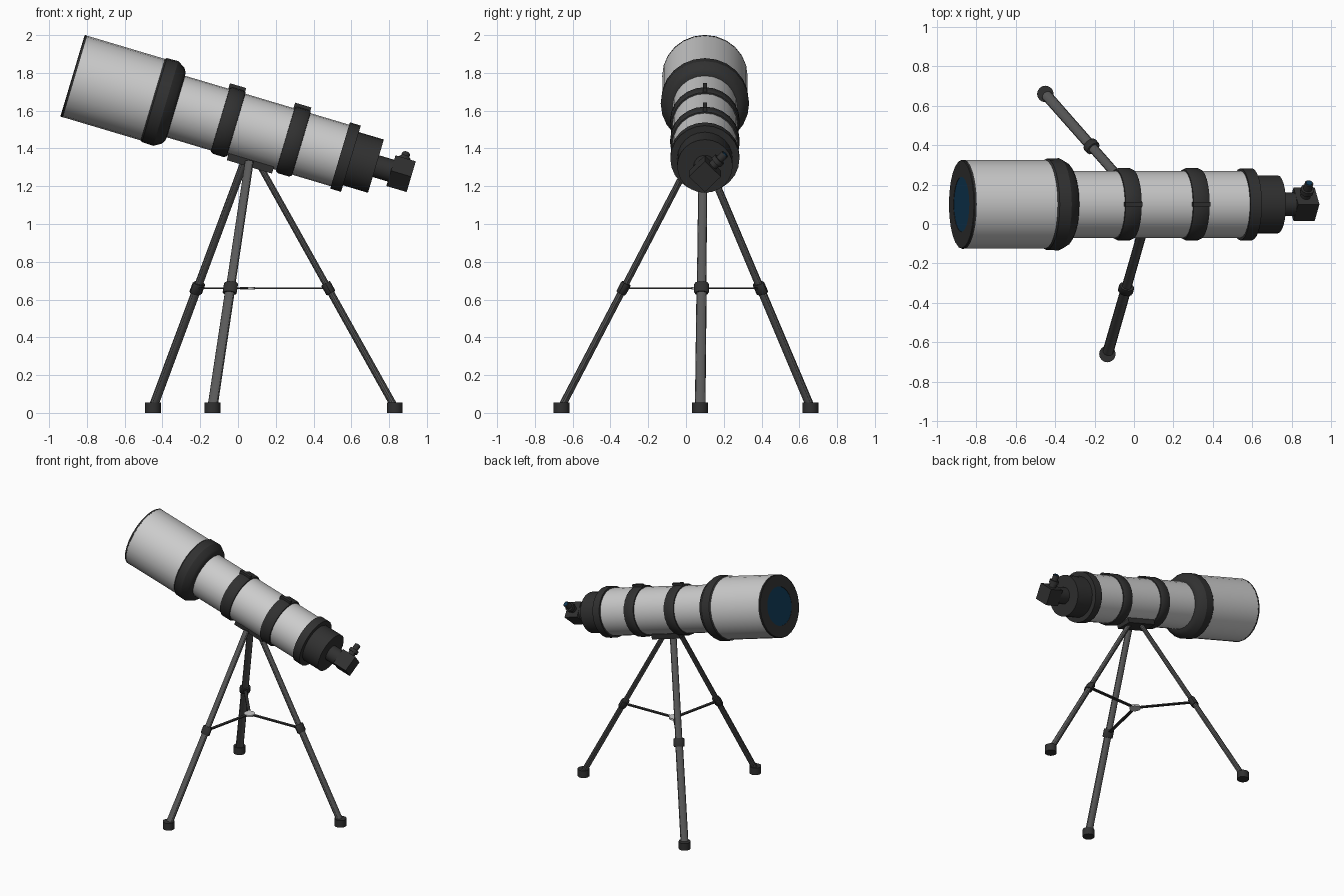
import bpy, bmesh, math
from mathutils import Vector, Matrix

if "Cube" in bpy.data.objects:
    bpy.data.objects.remove(bpy.data.objects["Cube"])


def material(name, c):
    m = bpy.data.materials.new(name)
    m.diffuse_color = (*c, 1)
    m.use_nodes = True
    m.node_tree.nodes["Principled BSDF"].inputs["Base Color"].default_value = m.diffuse_color
    return m


DARK = material("dark_trim", (0.03, 0.03, 0.03))
LEG = material("leg_metal", (0.1, 0.1, 0.1))
BLUE = material("lens_blue", (0.005, 0.04, 0.09))

# Optical axis frame: local z runs along the tube, local x is its upper side
A = math.radians(16.6)
U = Vector((math.cos(A), 0, -math.sin(A)))
N = Vector((math.sin(A), 0, math.cos(A)))


def frame(x, y, z, origin):
    m = Matrix((x, y, z)).transposed().to_4x4()
    m.translation = origin
    return m


AXIS = frame(N, U.cross(N), U, Vector((-0.876, 0.1, 1.785)))


def finish(name, bm, mat, matrix):
    bmesh.ops.transform(bm, matrix=matrix, verts=bm.verts)
    bmesh.ops.recalc_face_normals(bm, faces=bm.faces)
    me = bpy.data.meshes.new(name)
    bm.to_mesh(me)
    bm.free()
    ob = bpy.data.objects.new(name, me)
    bpy.context.collection.objects.link(ob)
    if mat:
        me.materials.append(mat)
    bpy.context.view_layer.objects.active = ob
    ob.select_set(True)
    bpy.ops.object.shade_smooth_by_angle(angle=math.radians(32))
    ob.select_set(False)
    return ob


def lathe(name, profile, mat=None, matrix=AXIS, n=24, closed=False):
    """Spin (position, radius) points about local z; ends are capped unless closed."""
    bm = bmesh.new()
    rings = [[bm.verts.new((r * math.cos(2 * math.pi * i / n),
                            r * math.sin(2 * math.pi * i / n), s)) for i in range(n)]
             for s, r in profile]
    pairs = list(zip(rings, rings[1:]))
    if closed:
        pairs.append((rings[-1], rings[0]))
    for a, b in pairs:
        for i in range(n):
            j = (i + 1) % n
            bm.faces.new((a[i], a[j], b[j], b[i]))
    if not closed:
        bm.faces.new(rings[0])
        bm.faces.new(rings[-1])
    return finish(name, bm, mat, matrix)


def box(name, centre, size, mat, matrix=AXIS, turn=0):
    bm = bmesh.new()
    bmesh.ops.create_cube(bm, size=1)
    m = Matrix.Translation(centre) @ Matrix.Rotation(turn, 4, 'Z') @ Matrix.Diagonal((*size, 1))
    return finish(name, bm, mat, matrix @ m)


# Tube bodies
lathe("dew_shield", [(0.012, 0.225), (0.46, 0.225)])
lathe("main_tube", [(0.46, 0.17), (1.5, 0.17)])

# Front rim and lens
lathe("front_rim", [(0.0, 0.14), (0.0, 0.222), (0.003, 0.226), (0.014, 0.226), (0.014, 0.14)],
      DARK, closed=True)
lathe("objective_lens", [(0.002, 0.141), (0.012, 0.141)], BLUE)

# Flared joint, rear collar, rear cell, focuser tube
lathe("flared_joint", [(0.44, 0.222), (0.452, 0.232), (0.515, 0.234), (0.555, 0.21),
                       (0.568, 0.19), (0.572, 0.165)], DARK)
lathe("rear_collar", [(1.478, 0.165), (1.478, 0.183), (1.538, 0.183), (1.538, 0.14)], DARK)
lathe("rear_cell", [(1.53, 0.147), (1.676, 0.147)], DARK)
lathe("focuser_tube", [(1.67, 0.06), (1.77, 0.06)], DARK)

# Clamp rings with top tabs
for i, s in enumerate((0.86, 1.22)):
    lathe(f"clamp_ring_{i + 1}", [(s - 0.045, 0.165), (s - 0.043, 0.177), (s - 0.03, 0.184),
                                  (s + 0.03, 0.184), (s + 0.043, 0.177), (s + 0.045, 0.165)], DARK)
    box(f"clamp_tab_{i + 1}", (0.185, 0, s - 0.005), (0.03, 0.022, 0.09), DARK)

# Mount plate under the tube
box("mount_plate", (-0.17, 0, 1.035), (0.05, 0.12, 0.25), DARK)

# Diagonal housing, turned 45 degrees, with its eyepiece
box("diagonal_housing", (0, 0, 1.815), (0.12, 0.12, 0.112), DARK, turn=math.pi / 4)
D = (N + Vector((0, 1, 0))).normalized()
EYE = frame(U, D.cross(U), D, AXIS @ Vector((0, 0, 1.81)))
lathe("eyepiece", [(0.05, 0.026), (0.085, 0.026), (0.085, 0.034), (0.11, 0.034), (0.11, 0.022),
                   (0.15, 0.022)], DARK, EYE, 16)
lathe("eyepiece_lens", [(0.148, 0.017), (0.154, 0.015)], BLUE, EYE, 16)

# Tripod: (foot x, y), (top x, y, z)
HUB = Vector((0.05, 0.07, 0.66))
legs = [((-0.45, 0.66), (0.03, 0.115, 1.32)),
        ((-0.135, -0.66), (0.06, 0.02, 1.33)),
        ((0.83, 0.075), (0.115, 0.09, 1.31))]
for i, (foot, top) in enumerate(legs, 1):
    a, b = Vector((*foot, 0.03)), Vector(top)
    d = (b - a).normalized()
    side = Vector((0, 0, 1)).cross(d).normalized()
    # elliptical section: wide sideways, thin towards the centre
    m = frame(side, d.cross(side), d, a) @ Matrix.Diagonal((1, 0.68, 1, 1))
    length = (b - a).length
    k = (0.66 - a.z) / (b.z - a.z)
    mid = k * length
    lathe(f"lower_leg_{i}", [(0, 0.028), (mid, 0.027)], LEG, m, 12)
    lathe(f"upper_leg_{i}", [(mid, 0.025), (length, 0.024)], LEG, m, 12)
    lathe(f"leg_collar_{i}", [(mid - 0.03, 0.036), (mid - 0.025, 0.039), (mid + 0.025, 0.039),
                              (mid + 0.03, 0.036)], DARK, m, 12)
    lathe(f"foot_{i}", [(0, 0.042), (0.055, 0.042)], DARK,
          Matrix.Translation((*foot, 0)), 16)
    # spreader arm from leg to centre disc
    p = a.lerp(b, k)
    v = p - HUB
    arm = Matrix.Translation((p + HUB) / 2) @ Matrix.Rotation(math.atan2(v.y, v.x), 4, 'Z')
    box(f"spreader_arm_{i}", (0, 0, 0), (v.length, 0.022, 0.009), DARK, arm)
lathe("spreader_disc", [(-0.007, 0.04), (0.007, 0.04)], None, Matrix.Translation(HUB), 16)
